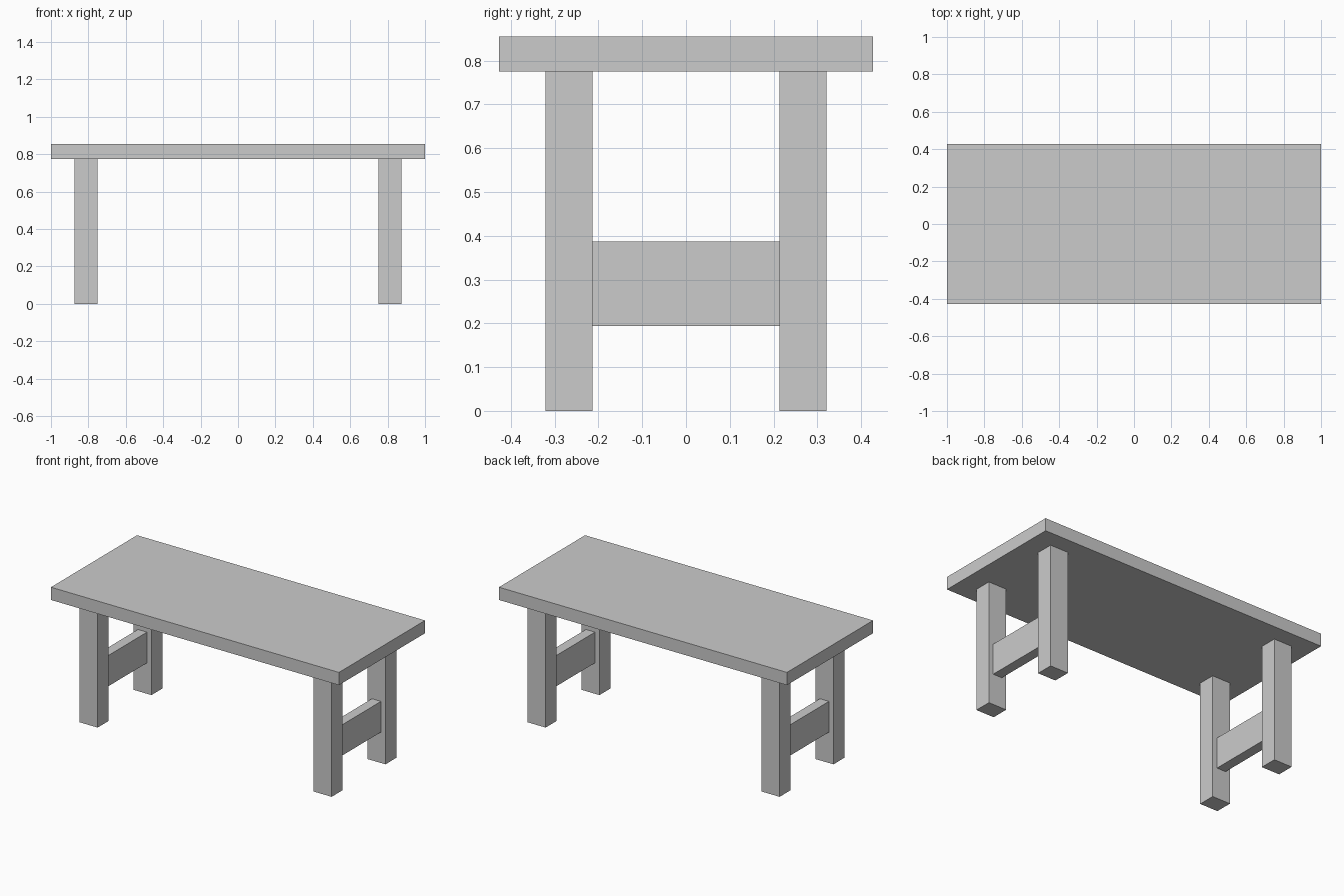
import bpy

cube = bpy.data.objects.get("Cube")
if cube:
    bpy.data.objects.remove(cube, do_unlink=True)

GREY = (0.6, 0.6, 0.6, 1)
grey = bpy.data.materials.new("light grey")
grey.use_nodes = True
grey.diffuse_color = GREY
grey.node_tree.nodes["Principled BSDF"].inputs["Base Color"].default_value = GREY


def box(name, x, y, z):
    """Box filling the given (low, high) range on each axis."""
    ranges = (x, y, z)
    bpy.ops.mesh.primitive_cube_add(size=1, location=[(a + b) / 2 for a, b in ranges])
    obj = bpy.context.object
    obj.name = name
    obj.scale = [b - a for a, b in ranges]
    bpy.ops.object.transform_apply(location=False, rotation=False, scale=True)
    obj.data.materials.append(grey)
    return obj


def span(side, low, high):
    """Range mirrored to the given side of the centre."""
    return tuple(sorted((side * low, side * high)))


LEG_TOP, TOP = 0.775, 0.855
LEG_X = (0.75, 0.875)
LEG_Y = (0.213, 0.321)

# Table top
box("table_top", (-1, 1), (-0.427, 0.427), (LEG_TOP, TOP))

for side, x_name in ((1, "left"), (-1, "right")):
    # Square legs
    for end, y_name in ((-1, "front"), (1, "back")):
        box(f"{y_name}_{x_name}_leg", span(side, *LEG_X), span(end, *LEG_Y), (0, LEG_TOP))
    # Stretcher board between the two legs
    box(f"{x_name}_stretcher", span(side, 0.781, 0.844), (-LEG_Y[0], LEG_Y[0]), (0.194, 0.387))
